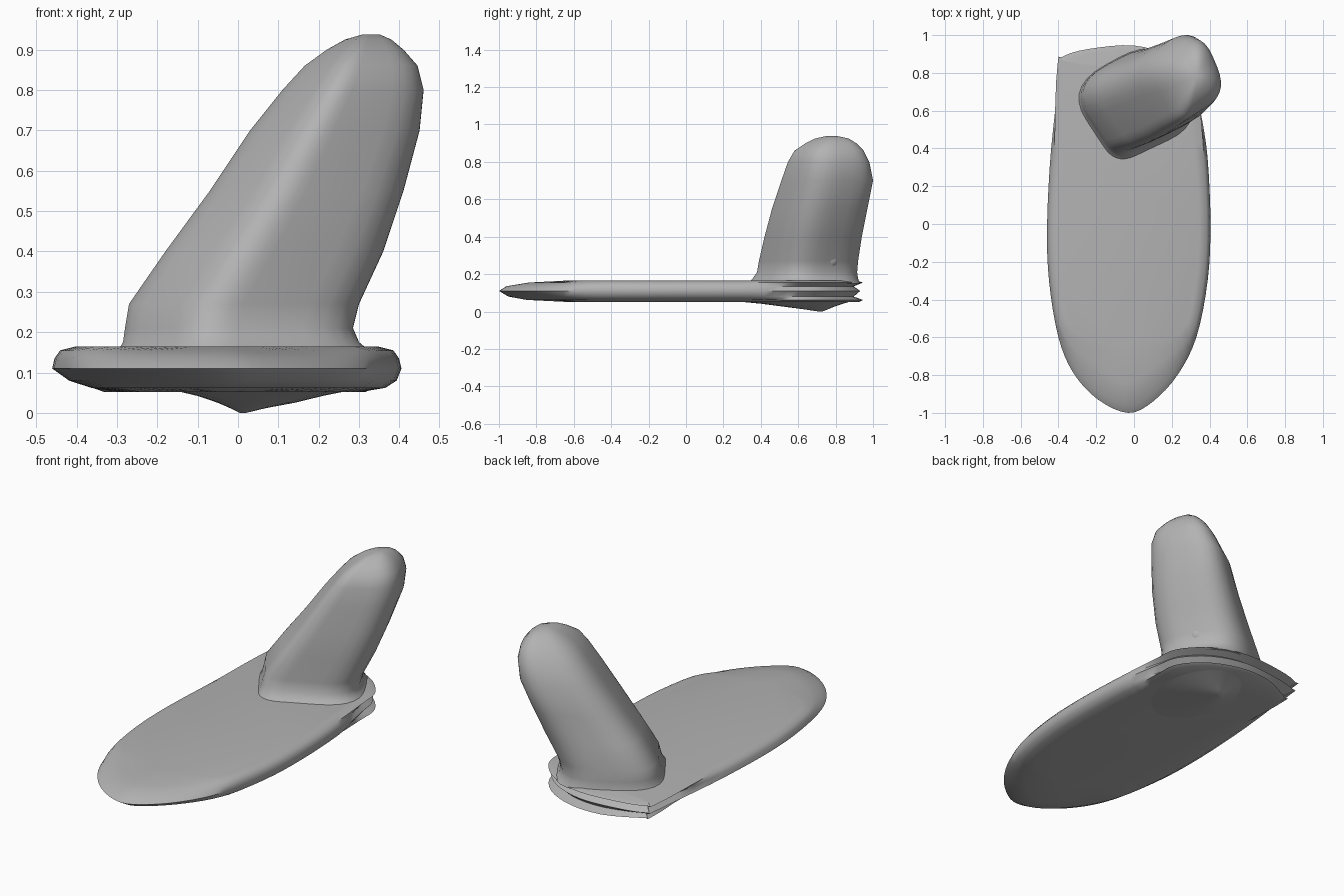
import bpy, bmesh, math
from mathutils import Vector

if "Cube" in bpy.data.objects:
    bpy.data.objects.remove(bpy.data.objects["Cube"], do_unlink=True)

grey = bpy.data.materials.new("plain grey")
grey.use_nodes = True
grey.diffuse_color = (0.45, 0.45, 0.45, 1)
grey.node_tree.nodes["Principled BSDF"].inputs["Base Color"].default_value = (0.45, 0.45, 0.45, 1)


def finish(name, bm, angle):
    bmesh.ops.recalc_face_normals(bm, faces=bm.faces)
    mesh = bpy.data.meshes.new(name)
    bm.to_mesh(mesh)
    bm.free()
    mesh.materials.append(grey)
    obj = bpy.data.objects.new(name, mesh)
    bpy.context.collection.objects.link(obj)
    bpy.ops.object.select_all(action="DESELECT")
    obj.select_set(True)
    bpy.context.view_layer.objects.active = obj
    bpy.ops.object.shade_smooth_by_angle(angle=math.radians(angle))
    return obj


def loft(name, rings, angle=40):
    """Skin a stack of closed rings and cap both ends."""
    bm = bmesh.new()
    rows = [[bm.verts.new(p) for p in ring] for ring in rings]
    n = len(rows[0])
    for low, high in zip(rows, rows[1:]):
        for i in range(n):
            j = (i + 1) % n
            bm.faces.new((low[i], low[j], high[j], high[i]))
    bm.faces.new(rows[0][::-1])
    bm.faces.new(rows[-1])
    return finish(name, bm, angle)


def spline(points, steps=4):
    """Closed smooth curve through the points."""
    pts = [Vector(p) for p in points]
    out = []
    for i, b in enumerate(pts):
        a, c, d = pts[i - 1], pts[(i + 1) % len(pts)], pts[(i + 2) % len(pts)]
        for k in range(steps):
            t = k / steps
            out.append(0.5 * (2 * b + (c - a) * t + (2 * a - 5 * b + 4 * c - d) * t ** 2
                              + (3 * b - a - 3 * c + d) * t ** 3))
    return out


def ramp(v, a, b):
    t = min(1, max(0, (v - a) / (b - a)))
    return t * t * (3 - 2 * t)


# Board: rounded nose, blunt slanted tail with a groove round its rim
outline = spline([
    (-0.03, -1), (0.10, -0.94), (0.23, -0.80), (0.33, -0.6), (0.39, -0.3), (0.405, 0),
    (0.39, 0.35), (0.36, 0.6), (0.33, 0.75), (0.2, 0.88), (0, 0.945), (-0.25, 0.925),
    (-0.38, 0.885), (-0.405, 0.84), (-0.44, 0.4), (-0.46, 0), (-0.45, -0.3), (-0.40, -0.6),
    (-0.32, -0.79), (-0.19, -0.93)])

# Each layer: height, then how far the rim is drawn in at side, nose and tail
layers = [
    (0.052, 0.10, 0.35, 0.02), (0.062, 0.04, 0.15, 0.0), (0.08, 0.012, 0.05, 0.05),
    (0.11, 0, 0, 0.015), (0.135, 0.006, 0.04, 0.05), (0.155, 0.02, 0.16, 0.0),
    (0.165, 0.06, 0.35, 0.03)]
rings = []
for z, side, nose, tail in layers:
    ring = []
    for p in outline:
        spine = Vector((-0.03, min(0.55, max(-0.5, p.y))))
        inset = side + ramp(-p.y, 0.5, 1) * (nose - side) + ramp(p.y, 0.3, 0.85) * (tail - side)
        if p.x < 0:  # softer lower left edge
            inset += max(0, 0.1 - z) * 1.5 * ramp(-p.x, 0.1, 0.4)
        q = p + (spine - p).normalized() * inset
        ring.append((q.x, q.y, z))
    rings.append(ring)
loft("board", rings, 50)

# Fin: leaning column with a rounded diamond section and a domed end
corners = [Vector(c) for c in ((0, 0.6), (0.36, 0), (1, 0.33), (0.66, 1))]
section = []
for i, c in enumerate(corners):
    cut = 0.22 if i == 1 else 0.42
    a = c.lerp(corners[i - 1], cut)
    b = c.lerp(corners[(i + 1) % 4], cut)
    for k in range(8):
        t = k / 7
        section.append(a * (1 - t) ** 2 + c * 2 * t * (1 - t) + b * t * t)
lo = [min(p[k] for p in section) for k in (0, 1)]
hi = [max(p[k] for p in section) for k in (0, 1)]
section = [((p.x - lo[0]) / (hi[0] - lo[0]), (p.y - lo[1]) / (hi[1] - lo[1])) for p in section]

# Each level: height, x range, y range
levels = [
    (0.15, -0.30, 0.33, 0.33, 0.93), (0.175, -0.285, 0.30, 0.355, 0.92),
    (0.21, -0.28, 0.285, 0.38, 0.915), (0.27, -0.27, 0.30, 0.39, 0.92),
    (0.4, -0.18, 0.36, 0.42, 0.94), (0.55, -0.07, 0.41, 0.46, 0.97),
    (0.7, 0.03, 0.45, 0.51, 1.0), (0.8, 0.11, 0.46, 0.545, 0.98),
    (0.86, 0.165, 0.445, 0.58, 0.95), (0.9, 0.22, 0.41, 0.64, 0.91),
    (0.925, 0.265, 0.38, 0.69, 0.87), (0.938, 0.31, 0.35, 0.75, 0.81)]
loft("fin", [[(x0 + u * (x1 - x0), y0 + v * (y1 - y0), z) for u, v in section]
             for z, x0, x1, y0, y1 in levels], 60)

# Keel bump under the tail: height, x range, y range
keel = [(0.056, -0.16, 0.28, 0.25, 0.89), (0.042, -0.10, 0.21, 0.40, 0.84),
        (0.025, -0.05, 0.14, 0.53, 0.79), (0.012, -0.02, 0.07, 0.63, 0.76),
        (0.0, 0.005, 0.02, 0.71, 0.73)]
rings = []
for z, x0, x1, y0, y1 in keel:
    ring = []
    for k in range(20):
        a = math.tau * k / 20
        ring.append(((x0 + x1) / 2 + math.cos(a) * (x1 - x0) / 2,
                     (y0 + y1) / 2 + math.sin(a) * (y1 - y0) / 2, z))
    rings.append(ring)
loft("keel_bump", rings, 50)

# Small knob on the side of the fin
bm = bmesh.new()
bmesh.ops.create_uvsphere(bm, u_segments=16, v_segments=10, radius=0.055)
knob = finish("side_knob", bm, 60)
knob.location = (0.2, 0.77, 0.28)
knob.rotation_euler = (0.5, 0, 0.5)
knob.scale = (0.9, 1.0, 1.0)
